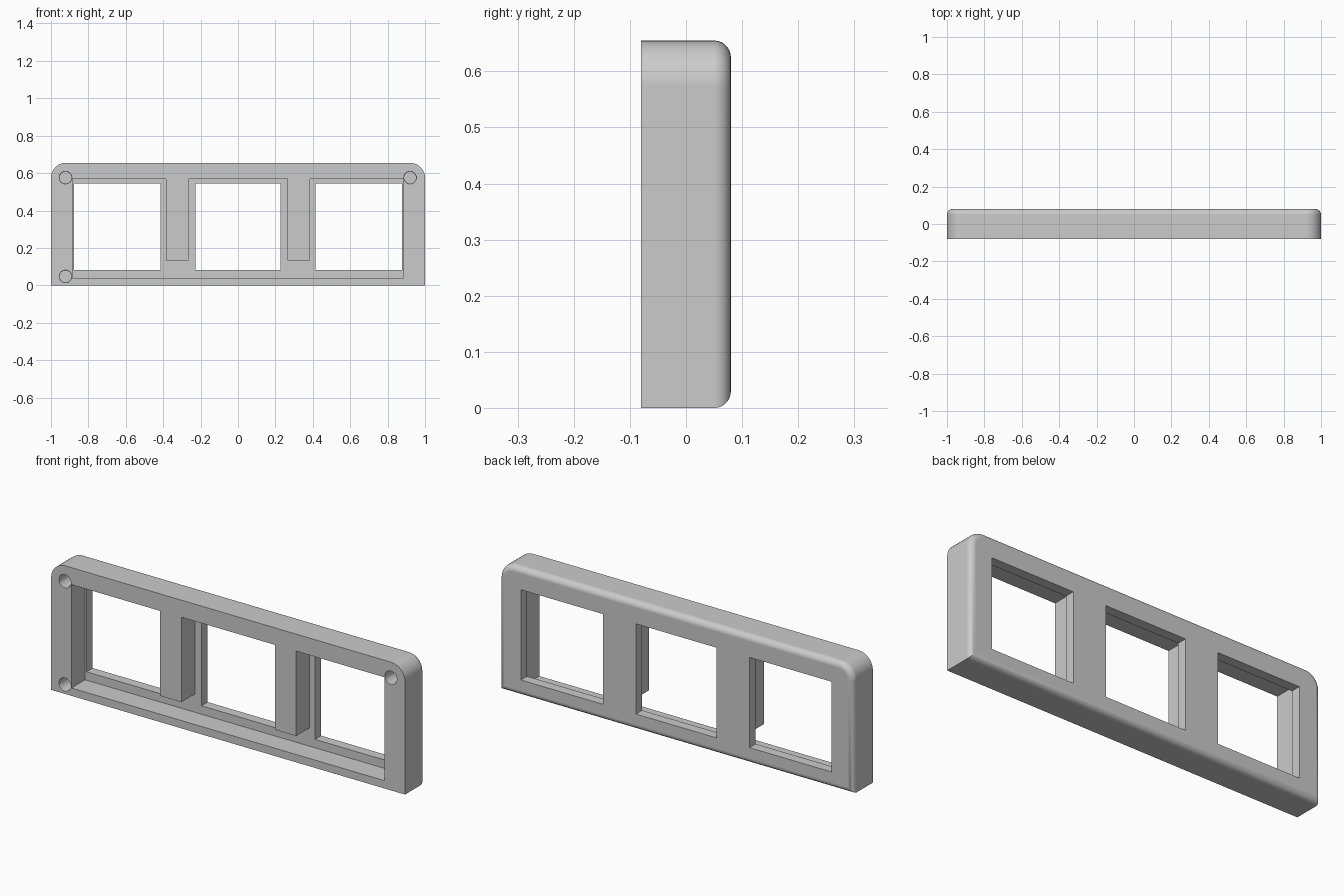
import bpy, bmesh, math

cube = bpy.data.objects.get("Cube")
if cube:
    bpy.data.objects.remove(cube, do_unlink=True)

FRONT, BACK = -0.08, 0.08
HEIGHT, CORNER, ROUND = 0.655, 0.08, 0.03
PLATE = 0.03      # front side of the thin back plate
OVER = 0.05       # how far cutters stick out

grey = bpy.data.materials.new("plain_grey")
grey.use_nodes = True
colour = (0.6, 0.6, 0.6, 1)
grey.diffuse_color = colour
grey.node_tree.nodes["Principled BSDF"].inputs["Base Color"].default_value = colour


def prism(name, points, y0, y1, rounded=0):
    """Extrude an (x, z) outline from y0 to y1, optionally rounding the rim at y1."""
    bm = bmesh.new()
    base = bm.faces.new([bm.verts.new((x, y0, z)) for x, z in points])
    bmesh.ops.extrude_face_region(bm, geom=[base], use_keep_orig=True)
    bm.faces.ensure_lookup_table()
    for v in {v for f in bm.faces if f is not base for v in f.verts} - set(base.verts):
        v.co.y = y1
    bmesh.ops.recalc_face_normals(bm, faces=bm.faces)
    if rounded:
        rim = [e for e in bm.edges if all(abs(v.co.y - y1) < 1e-5 for v in e.verts)]
        bmesh.ops.bevel(bm, geom=rim, offset=rounded, segments=7,
                        profile=0.5, affect='EDGES', clamp_overlap=False)
    mesh = bpy.data.meshes.new(name)
    bm.to_mesh(mesh)
    bm.free()
    obj = bpy.data.objects.new(name, mesh)
    bpy.context.collection.objects.link(obj)
    mesh.materials.append(grey)
    return obj


def arc(cx, cz, r, start, end, steps):
    angles = [math.radians(start + (end - start) * i / steps) for i in range(steps + 1)]
    return [(cx + r * math.cos(a), cz + r * math.sin(a)) for a in angles]


def box(x0, x1, z0, z1):
    return [(x0, z0), (x1, z0), (x1, z1), (x0, z1)]


# Frame body: square bottom corners, round top corners, rounded back rim
outline = [(-1, 0), (1, 0)]
outline += arc(1 - CORNER, HEIGHT - CORNER, CORNER, 0, 90, 10)
outline += arc(CORNER - 1, HEIGHT - CORNER, CORNER, 90, 180, 10)
frame = prism("frame", outline, FRONT, BACK, ROUND)

# Front recess: comb outline that leaves two hanging dividers
side, floor, top, tip = 0.885, 0.04, 0.568, 0.134
inner, outer = 0.264, 0.384
recess = [(-side, floor), (side, floor), (side, top)]
for a, b in ((outer, inner), (-inner, -outer)):
    recess += [(a, top), (a, tip), (b, tip), (b, top)]
recess.append((-side, top))
cutters = [prism("recess_cutter", recess, FRONT - OVER, PLATE)]

# Three window openings through the back plate
for x0, x1 in ((-0.877, -0.414), (-0.227, 0.227), (0.414, 0.877)):
    cutters.append(prism("window_cutter", box(x0, x1, 0.083, 0.544), 0, BACK + OVER))

# Blind screw holes with a small chamfer at the mouth
for x, z in ((-0.922, 0.576), (0.92, 0.576), (-0.922, 0.048)):
    cutters.append(prism("hole_cutter", arc(x, z, 0.032, 0, 345, 23), FRONT - OVER, 0.02))
    mouth = prism("mouth_cutter", arc(x, z, 0.036, 0, 345, 23), FRONT - 0.004, FRONT + 0.006)
    for v in mouth.data.vertices:
        if v.co.y > FRONT:
            v.co.x = x + (v.co.x - x) * 0.86
            v.co.z = z + (v.co.z - z) * 0.86
    cutters.append(mouth)

# Cut everything out of the frame, then remove the cutters
bpy.context.view_layer.objects.active = frame
for cutter in cutters:
    cutter.hide_render = True
    cut = frame.modifiers.new("cut", 'BOOLEAN')
    cut.operation, cut.solver, cut.object = 'DIFFERENCE', 'EXACT', cutter
    bpy.ops.object.modifier_apply(modifier=cut.name)
    bpy.data.objects.remove(cutter, do_unlink=True)

# Smooth rounded edges, crisp flat faces
bpy.ops.object.select_all(action='DESELECT')
frame.select_set(True)
bpy.ops.object.shade_smooth_by_angle(angle=math.radians(30))
weighted = frame.modifiers.new("weighted_normals", 'WEIGHTED_NORMAL')
weighted.keep_sharp = True
